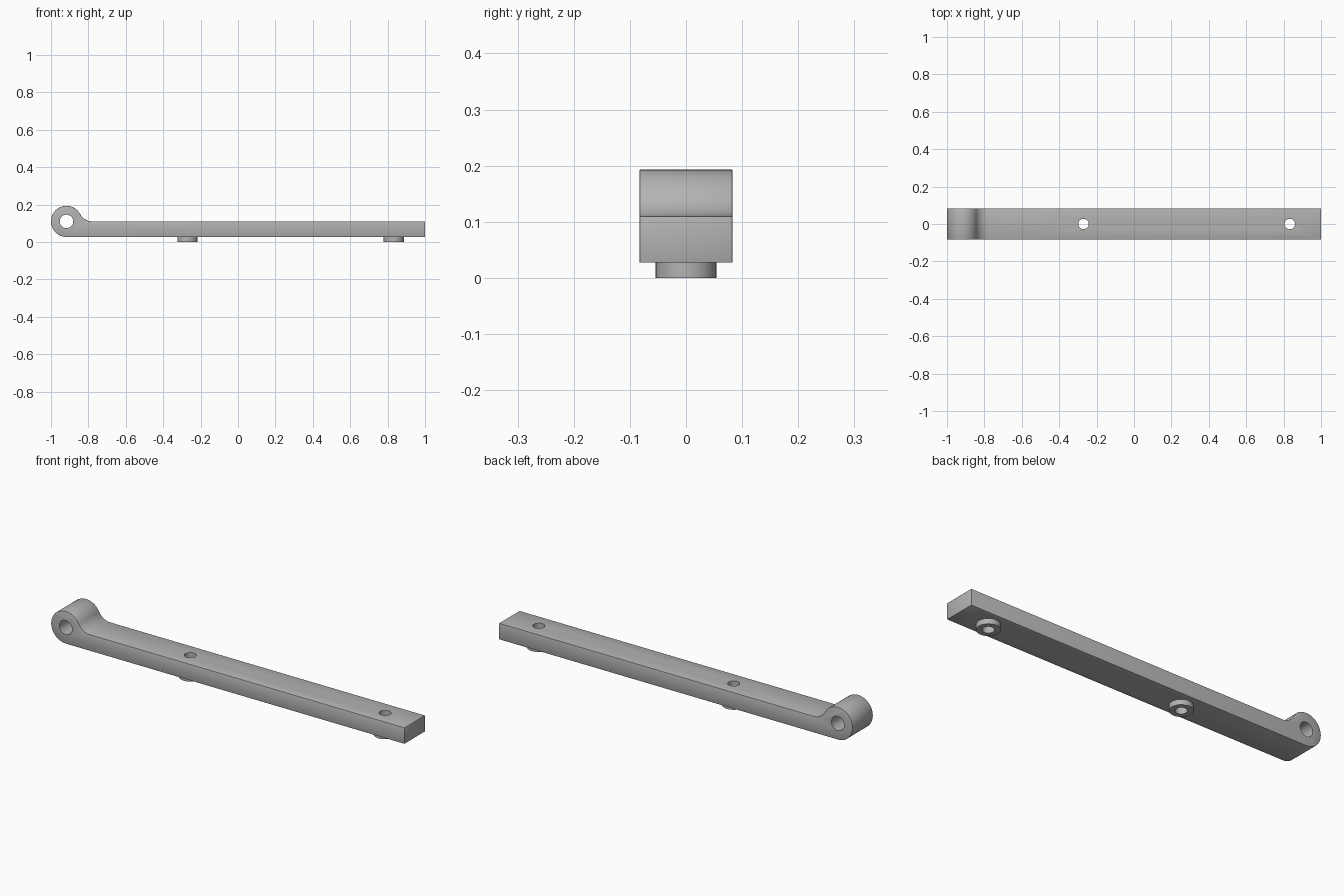
import bpy, bmesh
from math import sin, cos, pi, sqrt, atan2, radians
from mathutils import Matrix

cube = bpy.data.objects.get("Cube")
if cube:
    bpy.data.objects.remove(cube)

R = 0.083            # barrel radius, also bar height and half width
BASE = 0.027         # underside of the bar
TOP = BASE + R
EYE_X = -1 + R
FILLET = 0.072
HOLES_X = (-0.27, 0.833)

steel = bpy.data.materials.new("grey steel")
steel.use_nodes = True
colour = (0.45, 0.45, 0.45, 1)
steel.diffuse_color = colour
steel.node_tree.nodes["Principled BSDF"].inputs["Base Color"].default_value = colour


def finish(name, bm):
    bmesh.ops.recalc_face_normals(bm, faces=bm.faces)
    mesh = bpy.data.meshes.new(name)
    bm.to_mesh(mesh)
    bm.free()
    obj = bpy.data.objects.new(name, mesh)
    bpy.context.collection.objects.link(obj)
    mesh.materials.append(steel)
    return obj


def cylinder(name, radius, depth, location, rotation=Matrix()):
    bm = bmesh.new()
    bmesh.ops.create_cone(bm, cap_ends=True, segments=48, radius1=radius, radius2=radius,
                          depth=depth, matrix=Matrix.Translation(location) @ rotation)
    return finish(name, bm)


def arc(cx, cz, r, start, end, steps):
    angles = [start + (end - start) * i / steps for i in range(steps + 1)]
    return [(cx + r * cos(a), cz + r * sin(a)) for a in angles]


# Bar with a rounded eye, joined to the top by a concave fillet
dx = sqrt((R + FILLET) ** 2 - FILLET ** 2)
touch = atan2(FILLET, dx)
profile = [(1, BASE), (1, TOP)]
profile += arc(EYE_X + dx, TOP + FILLET, FILLET, -pi / 2, touch - pi, 12)
profile += arc(EYE_X, TOP, R, touch, 1.5 * pi, 40)[1:]
bm = bmesh.new()
face = bm.faces.new([bm.verts.new((x, -R, z)) for x, z in profile])
side = bmesh.ops.extrude_face_region(bm, geom=[face])["geom"]
bmesh.ops.translate(bm, vec=(0, 2 * R, 0),
                    verts=[v for v in side if isinstance(v, bmesh.types.BMVert)])
arm = finish("hinge_arm", bm)

# Slightly softened outline edges
bevel = arm.modifiers.new("soft_edges", "BEVEL")
bevel.width = 0.002
bevel.segments = 2
bevel.limit_method = "ANGLE"
bevel.angle_limit = radians(40)


def combine(tool, operation):
    mod = arm.modifiers.new(tool.name, "BOOLEAN")
    mod.object = tool
    mod.operation = operation
    mod.solver = "EXACT"
    tool.hide_render = True


# Round bosses underneath, then the screw holes and the pin hole
tools = []
for i, x in enumerate(HOLES_X):
    tools.append((cylinder(f"boss_{i + 1}", 0.054, 0.05, (x, 0, 0.025)), "UNION"))
for i, x in enumerate(HOLES_X):
    tools.append((cylinder(f"screw_hole_{i + 1}", 0.028, 0.4, (x, 0, 0.06)), "DIFFERENCE"))
tools.append((cylinder("pin_hole", 0.036, 0.4, (EYE_X, 0, TOP),
                       Matrix.Rotation(pi / 2, 4, "X")), "DIFFERENCE"))
for tool, operation in tools:
    combine(tool, operation)

bpy.ops.object.select_all(action="DESELECT")
bpy.context.view_layer.objects.active = arm
arm.select_set(True)
bpy.ops.object.convert(target="MESH")
for tool, _ in tools:
    bpy.data.objects.remove(tool)
bpy.ops.object.shade_smooth_by_angle(angle=radians(30))
